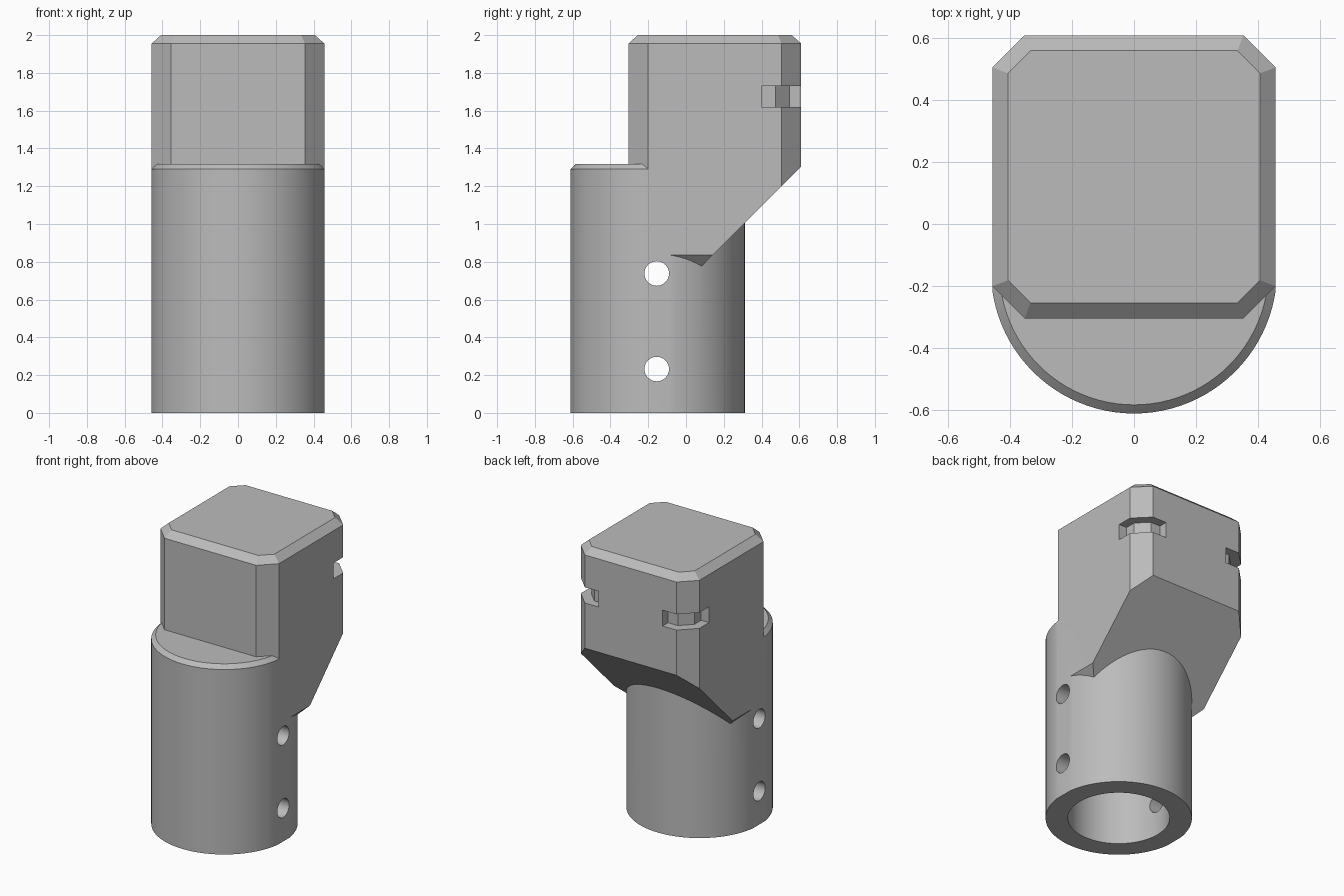
import bpy
import bmesh
from math import cos, sin, pi
from mathutils import Vector

if "Cube" in bpy.data.objects:
    bpy.data.objects.remove(bpy.data.objects["Cube"], do_unlink=True)

HALF = 0.4575             # half width across the flat sides
FRONT, BACK = -0.305, 0.61
AXIS_Y, RADIUS, BORE = -0.15, 0.4625, 0.322

grey = bpy.data.materials.new("plain_grey")
grey.use_nodes = True
grey.diffuse_color = (0.5, 0.5, 0.5, 1)
grey.node_tree.nodes["Principled BSDF"].inputs["Base Color"].default_value = (0.5, 0.5, 0.5, 1)


def circle(r, z, y=AXIS_Y, n=96):
    return [Vector((r * cos(2 * pi * i / n), y + r * sin(2 * pi * i / n), z)) for i in range(n)]


def octagon(inset, cut, z):
    x, f, b = HALF - inset, FRONT + inset, BACK - inset
    pts = [(x, f + cut), (x, b - cut), (x - cut, b), (cut - x, b),
           (-x, b - cut), (-x, f + cut), (cut - x, f), (x - cut, f)]
    return [Vector((px, py, z)) for px, py in pts]


def loft(name, rings, planes=()):
    """Closed solid through matching rings, trimmed by (point, normal) planes."""
    bm = bmesh.new()
    rows = [[bm.verts.new(p) for p in ring] for ring in rings]
    n = len(rows[0])
    for a, b in zip(rows, rows[1:]):
        for i in range(n):
            j = (i + 1) % n
            bm.faces.new((a[i], a[j], b[j], b[i]))
    bm.faces.new(rows[0][::-1])
    bm.faces.new(rows[-1])
    for point, normal in planes:
        geom = bm.verts[:] + bm.edges[:] + bm.faces[:]
        bmesh.ops.bisect_plane(bm, geom=geom, plane_co=point, plane_no=normal, clear_outer=True)
        bmesh.ops.holes_fill(bm, edges=[e for e in bm.edges if e.is_boundary])
    bmesh.ops.recalc_face_normals(bm, faces=bm.faces[:])
    mesh = bpy.data.meshes.new(name)
    bm.to_mesh(mesh)
    bm.free()
    mesh.materials.append(grey)
    obj = bpy.data.objects.new(name, mesh)
    bpy.context.collection.objects.link(obj)
    return obj


def combine(target, tool, operation):
    tool.hide_render = True
    mod = target.modifiers.new(tool.name, 'BOOLEAN')
    mod.operation, mod.solver, mod.object = operation, 'EXACT', tool
    bpy.context.view_layer.objects.active = target
    bpy.ops.object.modifier_apply(modifier=mod.name)
    bpy.data.objects.remove(tool, do_unlink=True)


# Round sleeve with a chamfered rim and shaved sides
adapter = loft("offset_socket_adapter",
               [circle(RADIUS, 0), circle(RADIUS, 1.29), circle(RADIUS - 0.028, 1.317)],
               [((s * HALF, 0, 0), (s, 0, 0)) for s in (-1, 1)])

# Chamfered block set back over the sleeve, with a sloped underside
head = loft("head_block",
            [octagon(0, 0.104, 0.7), octagon(0, 0.104, 1.955), octagon(0.05, 0.073, 2.0)],
            [((0, BACK, 1.305), (0, 1, -1))]
            + [((s * HALF, 0, 0.835), (s, 0, -1)) for s in (-1, 1)])
combine(adapter, head, 'UNION')

# Bore up the sleeve
combine(adapter, loft("bore_cutter", [circle(BORE, -0.1), circle(BORE, 1.0)]), 'DIFFERENCE')

# Cross pin holes
for z in (0.232, 0.738):
    rings = [[Vector((x, p.x - 0.155, p.y + z)) for p in circle(0.065, 0, 0, 32)] for x in (-0.7, 0.7)]
    combine(adapter, loft("pin_hole_cutter", rings), 'DIFFERENCE')

# Grooves wrapped around the two back corners
groove = [(0.397, 0.40), (0.397, 0.475), (0.322, 0.55), (0.247, 0.55),
          (0.247, 0.8), (0.8, 0.8), (0.8, 0.40)]
for s in (-1, 1):
    rings = [[Vector((s * x, y, z)) for x, y in groove] for z in (1.62, 1.73)]
    combine(adapter, loft("corner_groove_cutter", rings), 'DIFFERENCE')

# Smooth round walls, crisp chamfers
bpy.ops.object.select_all(action='DESELECT')
adapter.select_set(True)
bpy.context.view_layer.objects.active = adapter
bpy.ops.object.shade_smooth_by_angle(angle=pi / 9)
